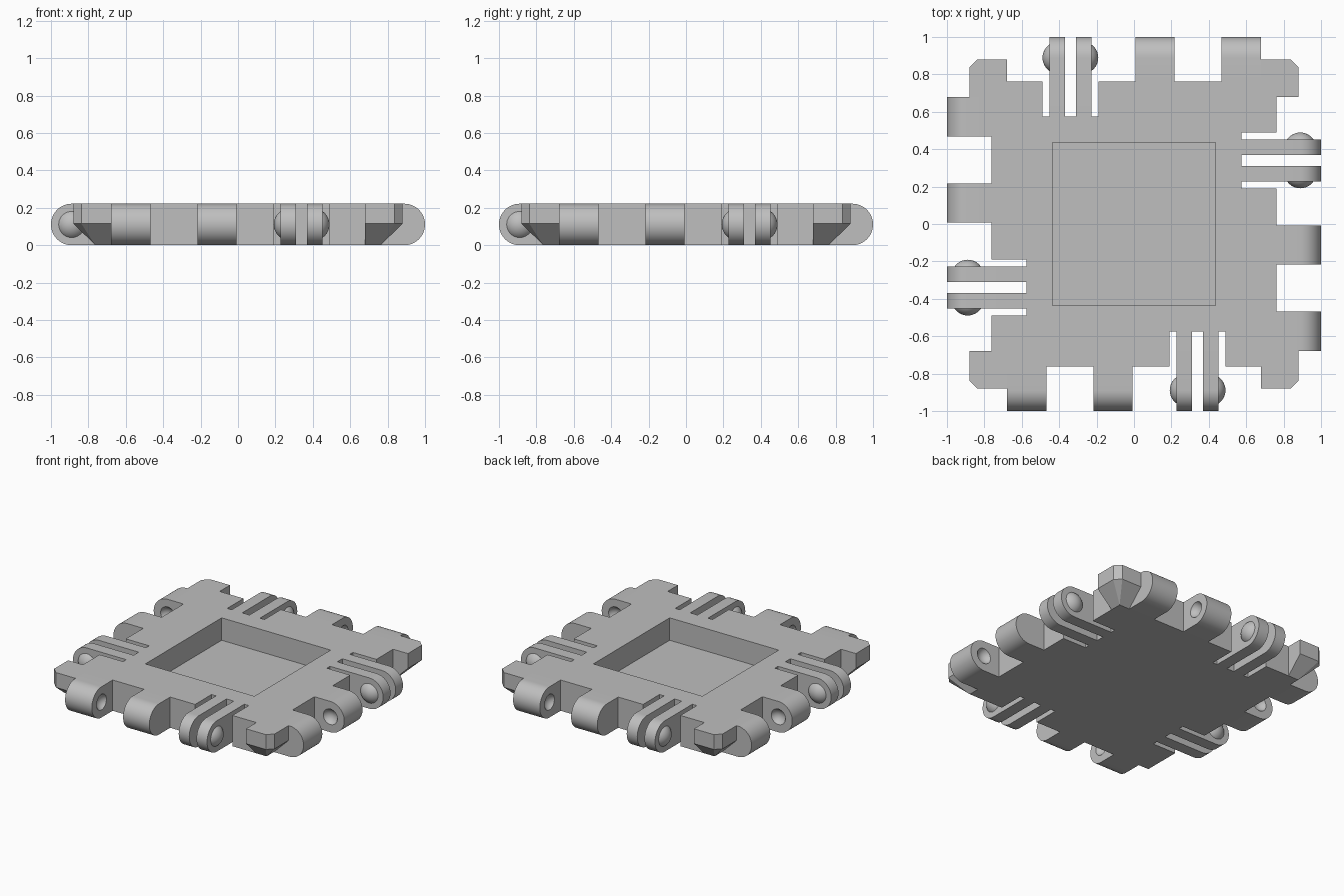
import bpy, bmesh, math
from mathutils import Matrix, Vector

H = 0.222            # plate thickness
R = H / 2            # knuckle radius
EDGE = 0.762         # half width of the plate
ROOT = 0.575         # where the clip fingers start
BLOCK = 0.68         # inner edge of corner blocks
OUT = 0.88           # outer edge of corner blocks
AXIS = R - 1         # y of the hinge axis on the front side

cube = bpy.data.objects.get("Cube")
if cube:
    bpy.data.objects.remove(cube)

grey = bpy.data.materials.new("plain_grey")
grey.use_nodes = True
colour = (0.52, 0.52, 0.52, 1)
grey.diffuse_color = colour
grey.node_tree.nodes["Principled BSDF"].inputs["Base Color"].default_value = colour


def finish(bm, name, turn=0, smooth=False):
    """Turn the mesh about z by quarter turns and add it to the scene."""
    bmesh.ops.recalc_face_normals(bm, faces=bm.faces)
    bm.transform(Matrix.Rotation(turn * math.pi / 2, 4, 'Z'))
    mesh = bpy.data.meshes.new(name)
    bm.to_mesh(mesh)
    bm.free()
    mesh.materials.append(grey)
    ob = bpy.data.objects.new(name, mesh)
    bpy.context.collection.objects.link(ob)
    if smooth:
        shade(ob)
    return ob


def shade(ob):
    bpy.ops.object.select_all(action='DESELECT')
    ob.select_set(True)
    bpy.context.view_layer.objects.active = ob
    bpy.ops.object.shade_smooth_by_angle(angle=math.radians(30))


def prism(points, direction):
    """Extrude a closed outline along a direction."""
    bm = bmesh.new()
    face = bm.faces.new([bm.verts.new(p) for p in points])
    new = bmesh.ops.extrude_face_region(bm, geom=[face])["geom"]
    bmesh.ops.translate(bm, vec=direction,
                        verts=[v for v in new if isinstance(v, bmesh.types.BMVert)])
    return bm


def rounded_bar(x0, x1, root):
    """Bar from y = -root to the front, with a half round end."""
    arc = [(x0, AXIS - R * math.sin(a), R + R * math.cos(a))
           for a in (math.pi * i / 24 for i in range(25))]
    return prism([(x0, -root, H)] + arc + [(x0, -root, 0)], Vector((x1 - x0, 0, 0)))


def cut(ob, cutter):
    """Subtract the cutter and remove it."""
    mod = ob.modifiers.new("cut", 'BOOLEAN')
    mod.operation = 'DIFFERENCE'
    mod.solver = 'EXACT'
    mod.object = cutter
    bpy.context.view_layer.update()
    graph = bpy.context.evaluated_depsgraph_get()
    mesh = bpy.data.meshes.new_from_object(ob.evaluated_get(graph))
    ob.modifiers.clear()
    ob.data = mesh
    bpy.data.objects.remove(cutter)


def sphere(radius, centre):
    bm = bmesh.new()
    bmesh.ops.create_uvsphere(bm, u_segments=32, v_segments=20, radius=radius,
                              matrix=Matrix.Translation(centre)
                              @ Matrix.Rotation(math.pi / 2, 4, 'Y'))
    return bm


# Plate outline: one side with three clip slots, repeated by quarter turns
FINGERS = [(0.227, 0.311), (0.369, 0.453)]
SLOTS = [(0.191, 0.227), (0.311, 0.369), (0.453, 0.489)]
side = [(-BLOCK, -EDGE), (SLOTS[0][0], -EDGE), (SLOTS[0][0], -ROOT),
        (SLOTS[2][1], -ROOT), (SLOTS[2][1], -EDGE), (BLOCK, -EDGE), (BLOCK, -BLOCK)]
outline = [Matrix.Rotation(k * math.pi / 2, 3, 'Z') @ Vector((x, y, 0))
           for k in range(4) for x, y in side]
plate = finish(prism(outline, Vector((0, 0, H))), "plate")

# Square recess in the top
bm = bmesh.new()
bmesh.ops.create_cube(bm, size=1, matrix=Matrix.Translation((0, 0, 0.26))
                      @ Matrix.Diagonal((0.87, 0.87, 0.4, 1)))
cut(plate, finish(bm, "recess_cutter"))

BUMP_RIM, BUMP_H = 0.07, 0.036
BUMP_R = (BUMP_RIM ** 2 + BUMP_H ** 2) / (2 * BUMP_H)
DIMPLE_RIM, DIMPLE_H = 0.056, 0.035
DIMPLE_R = (DIMPLE_RIM ** 2 + DIMPLE_H ** 2) / (2 * DIMPLE_H)

for k in range(4):
    # Hinge knuckles with dimples in the faces towards each other
    for x0, x1, face, sign in [(-BLOCK, -0.467, -0.467, 1), (-0.217, -0.008, -0.217, -1)]:
        knuckle = finish(rounded_bar(x0, x1, EDGE), "hinge_knuckle", k)
        centre = (face + sign * (DIMPLE_R - DIMPLE_H), AXIS, R)
        cut(knuckle, finish(sphere(DIMPLE_R, centre), "dimple_cutter", k))
        shade(knuckle)

    # Clip fingers with domed bumps on their outer faces
    for (x0, x1), face, sign in zip(FINGERS, (FINGERS[0][0], FINGERS[1][1]), (-1, 1)):
        finish(rounded_bar(x0, x1, ROOT), "clip_finger", k, True)
        bm = sphere(BUMP_R, (face - sign * (BUMP_R - BUMP_H), AXIS, R))
        bmesh.ops.bisect_plane(bm, geom=bm.verts[:] + bm.edges[:] + bm.faces[:],
                               plane_co=(face, 0, 0), plane_no=(sign, 0, 0),
                               clear_inner=True)
        bmesh.ops.holes_fill(bm, edges=[e for e in bm.edges if e.is_boundary])
        finish(bm, "clip_bump", k, True)

    # Corner block: clipped corner above, tapering to the plate below
    clip = OUT - 0.042
    rim = [(BLOCK, BLOCK), (OUT, BLOCK), (OUT, clip), (clip, OUT), (BLOCK, OUT)]
    foot = [(BLOCK, BLOCK), (EDGE, BLOCK), (EDGE, EDGE), (BLOCK, EDGE)]
    bm = bmesh.new()
    for ring, z in ((rim, H), (rim, 0.115), (foot, 0)):
        for x, y in ring:
            bm.verts.new((x, -y, z))
    bmesh.ops.convex_hull(bm, input=bm.verts[:])
    bmesh.ops.dissolve_limit(bm, angle_limit=0.01, verts=bm.verts[:], edges=bm.edges[:])
    finish(bm, "corner_block", k)
